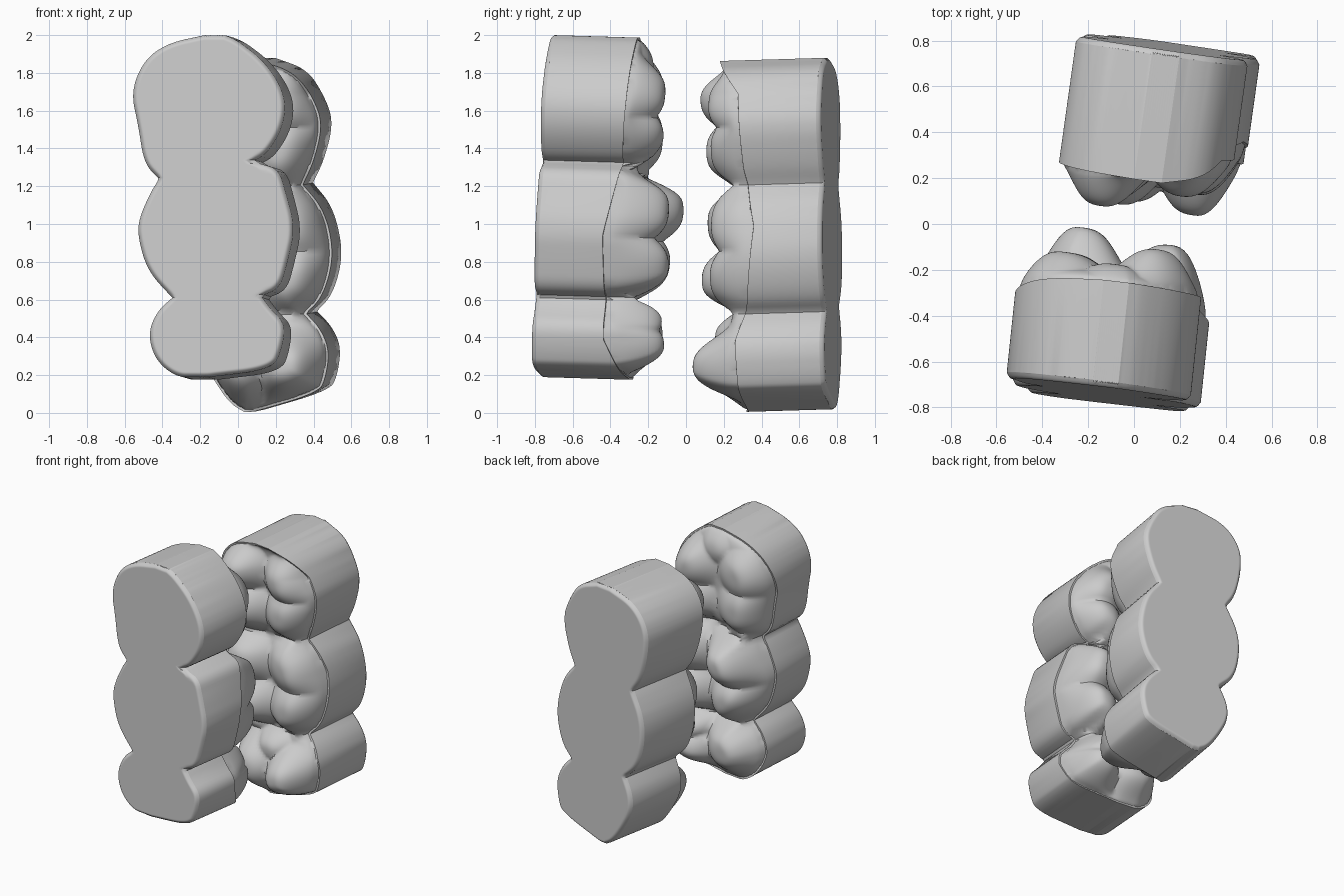
import bpy, bmesh, math
from mathutils import kdtree

if "Cube" in bpy.data.objects:
    bpy.data.objects.remove(bpy.data.objects["Cube"])


def smooth(points, steps=3):
    # Corner cutting that keeps both end points
    for _ in range(steps):
        out = [points[0]]
        for (a, b), (c, d) in zip(points, points[1:]):
            out += [(a * .75 + c * .25, b * .75 + d * .25),
                    (a * .25 + c * .75, b * .25 + d * .75)]
        points = out + [points[-1]]
    return points


def side_curve(lobes):
    # Lobes run bottom to top and meet in sharp notches
    pts = []
    for lobe in lobes:
        pts += smooth(lobe)
    return pts


def x_at(curve, z):
    for (a, b), (c, d) in zip(curve, curve[1:]):
        if b <= z <= d and d > b:
            return a + (c - a) * (z - b) / (d - b)
    return curve[0][0] if z < curve[0][1] else curve[-1][0]


def lerp_table(table, z):
    if z <= table[0][0]:
        return table[0][1]
    for (a, p), (b, q) in zip(table, table[1:]):
        if z <= b:
            return p + (q - p) * (z - a) / (b - a)
    return table[-1][1]


def dense(points, n=12):
    return [(a + (c - a) * i / n, b + (d - b) * i / n)
            for (a, b), (c, d) in zip(points, points[1:]) for i in range(n)]


def tree_of(points):
    t = kdtree.KDTree(len(points))
    for i, (x, z) in enumerate(points):
        t.insert((x, 0, z), i)
    t.balance()
    return t


def tooth_row(name, left, right, cusps, rim_left, rim_right, fossa, plane, lean, sign):
    lc, rc = side_curve(left), side_curve(right)
    edge = tree_of(dense(lc + rc[::-1] + lc[:1]))
    seams = []
    for l, r in zip(left[:-1], right[:-1]):
        seams += dense([l[-1], r[-1]], 60)
    seam = tree_of(seams)
    y0, yx, yz = plane

    def crown(u, v, t, d):
        rim = lerp_table(rim_left, v) * (1 - t) + lerp_table(rim_right, v) * t
        top = fossa
        for cu, cv, h, r in cusps:
            q = ((u - cu) ** 2 + (v - cv) ** 2) / r ** 2
            top = max(top, fossa - .03 + (h - fossa + .03) * math.exp(-.65 * q ** 1.5))
        # Narrow ledge at the rim, then a steep dome
        e = min(max(d - .015, 0) / .15, 1)
        return rim + (top - rim) * math.sqrt(max(0, 1 - (1 - e) ** 2))

    rows, cols = 150, 60
    lo, hi = lc[0][1], lc[-1][1]
    bm = bmesh.new()

    def vert(u, v, s):
        y = y0 + yx * u + yz * v + sign * s
        return bm.verts.new((u + lean[0] * s, y, v + lean[1] * s))

    base, top = [], []
    for j in range(rows + 1):
        v = lo + (hi - lo) * (1 - math.cos(math.pi * j / rows)) / 2
        xl, xr = x_at(lc, v), x_at(rc, v)
        b, c = [], []
        for i in range(cols + 1):
            t = (1 - math.cos(math.pi * i / cols)) / 2
            u = xl + (xr - xl) * t
            d = edge.find((u, 0, v))[2]
            if i in (0, cols) or j in (0, rows):
                d = 0
            gap = seam.find((u, 0, v))[2] + .04
            b.append(vert(u, v, .025 * (1 - min(d / .025, 1)) ** 2))
            c.append(vert(u, v, crown(u, v, t, min(d, gap))))
        base.append(b)
        top.append(c)

    # Biting surface and flat base
    for g in (base, top):
        for j in range(rows):
            for i in range(cols):
                bm.faces.new((g[j][i], g[j][i + 1], g[j + 1][i + 1], g[j + 1][i]))
    # Outer walls
    ring = [(0, i) for i in range(cols)] + [(j, cols) for j in range(rows)]
    ring += [(rows, i) for i in range(cols, 0, -1)] + [(j, 0) for j in range(rows, 0, -1)]
    for (a, b), (c, d) in zip(ring, ring[1:] + ring[:1]):
        bm.faces.new((base[a][b], base[c][d], top[c][d], top[a][b]))
    bmesh.ops.recalc_face_normals(bm, faces=bm.faces)
    me = bpy.data.meshes.new(name)
    bm.to_mesh(me)
    bm.free()
    ob = bpy.data.objects.new(name, me)
    bpy.context.collection.objects.link(ob)
    bpy.ops.object.select_all(action='DESELECT')
    ob.select_set(True)
    bpy.context.view_layer.objects.active = ob
    bpy.ops.object.shade_smooth_by_angle(angle=math.radians(40))


# Front row of three teeth
tooth_row(
    "front_tooth_row",
    left=[[(-.22, .19), (-.33, .19), (-.44, .28), (-.48, .42), (-.43, .54), (-.35, .61)],
          [(-.35, .61), (-.48, .75), (-.53, .92), (-.53, 1.02), (-.47, 1.16), (-.42, 1.24)],
          [(-.42, 1.24), (-.5, 1.32), (-.53, 1.52), (-.57, 1.7), (-.5, 1.87), (-.37, 1.96), (-.18, 2.0)]],
    right=[[(-.16, .19), (.18, .23), (.23, .34), (.25, .47), (.17, .55), (.12, .62)],
           [(.12, .62), (.22, .66), (.26, .8), (.3, .98), (.25, 1.17), (.21, 1.3), (.07, 1.33)],
           [(.07, 1.33), (.15, 1.37), (.24, 1.52), (.25, 1.68), (.15, 1.85), (.0, 1.97), (-.07, 2.0)]],
    cusps=[(.06, .36, .68, .15), (.07, .52, .67, .12), (-.25, .42, .63, .17),
           (.1, .79, .69, .17), (.1, 1.09, .68, .17), (-.3, 1.09, .71, .17), (-.3, .8, .65, .17),
           (.05, 1.47, .63, .15), (.05, 1.71, .63, .16), (-.35, 1.46, .58, .16),
           (-.36, 1.72, .57, .16), (-.14, 1.87, .54, .12)],
    rim_left=[(.2, .48), (.4, .41), (1, .36), (1.6, .35), (2, .46)],
    rim_right=[(.2, .48), (.4, .38), (.95, .36), (1.3, .43), (1.65, .45), (2, .46)],
    fossa=.51, plane=(-.805, -.12, .04), lean=(.105, -.03), sign=1)

# Back row of three teeth
tooth_row(
    "back_tooth_row",
    left=[[(.1, .02), (.03, .06), (-.05, .17), (-.13, .32), (-.13, .44), (-.07, .56)],
          [(-.07, .56), (-.18, .66), (-.23, .85), (-.22, 1.03), (-.13, 1.2)],
          [(-.13, 1.2), (-.2, 1.3), (-.25, 1.5), (-.25, 1.68), (-.13, 1.83), (.08, 1.88)]],
    right=[[(.15, .02), (.49, .12), (.53, .2), (.55, .35), (.5, .46), (.42, .54)],
           [(.42, .54), (.5, .62), (.55, .78), (.55, .92), (.5, 1.1), (.4, 1.22)],
           [(.4, 1.22), (.46, 1.34), (.51, 1.54), (.46, 1.68), (.37, 1.82), (.2, 1.88)]],
    cusps=[(.36, .25, .72, .16), (.06, .27, .70, .17), (.2, .42, .62, .12),
           (.36, 1.03, .61, .17), (.36, .72, .62, .16), (-.03, 1.02, .68, .17), (.02, .72, .71, .16),
           (.31, 1.66, .62, .15), (.31, 1.4, .61, .15), (-.06, 1.68, .71, .16), (-.03, 1.4, .68, .16)],
    rim_left=[(0, .48), (.5, .49), (1.2, .52), (1.88, .57)],
    rim_right=[(0, .46), (.4, .47), (.6, .41), (1, .36), (1.3, .42), (1.7, .44), (1.88, .57)],
    fossa=.53, plane=(.815, -.145, -.02), lean=(-.14, -.03), sign=-1)
